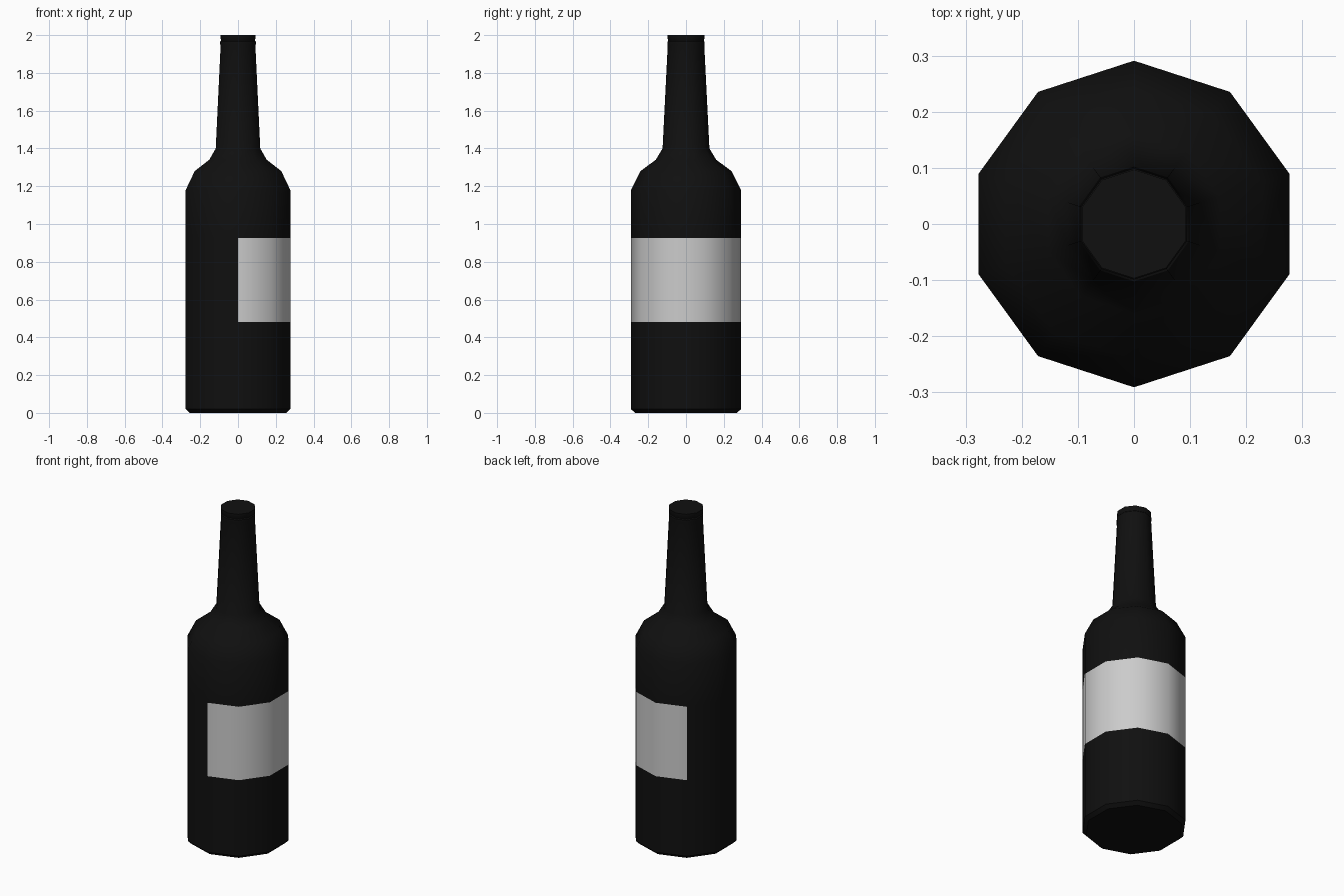
import bpy, bmesh, math

if "Cube" in bpy.data.objects:
    bpy.data.objects.remove(bpy.data.objects["Cube"])

SIDES = 10
LABEL_FACES = 6          # label wraps six of the ten sides
LABEL_BOTTOM = 0.48

# Bottle outline: (radius, height)
profile = [
    (0.27, 0.0), (0.291, 0.02), (0.291, 0.48), (0.291, 0.925),
    (0.291, 1.18), (0.241, 1.28), (0.160, 1.34), (0.124, 1.40),
    (0.097, 1.94), (0.099, 1.95), (0.099, 1.965), (0.094, 1.97),
    (0.094, 1.975), (0.097, 1.98), (0.097, 2.0),
]


def material(name, value):
    mat = bpy.data.materials.new(name)
    mat.diffuse_color = (value, value, value, 1)
    mat.use_nodes = True
    mat.node_tree.nodes["Principled BSDF"].inputs["Base Color"].default_value = mat.diffuse_color
    return mat


# Spin the outline into ten-sided rings, starting at the front corner
bm = bmesh.new()
rings = []
for r, z in profile:
    ring = []
    for k in range(SIDES):
        a = -math.pi / 2 + 2 * math.pi * k / SIDES
        ring.append(bm.verts.new((r * math.cos(a), r * math.sin(a), z)))
    rings.append(ring)

# Side walls, with the label as differently coloured wall faces
for i in range(len(rings) - 1):
    low, high = rings[i], rings[i + 1]
    for k in range(SIDES):
        n = (k + 1) % SIDES
        face = bm.faces.new((low[k], low[n], high[n], high[k]))
        if profile[i][1] == LABEL_BOTTOM and k < LABEL_FACES:
            face.material_index = 1

# Base and closed mouth
bm.faces.new(rings[0][::-1])
bm.faces.new(rings[-1])

mesh = bpy.data.meshes.new("bottle")
bm.to_mesh(mesh)
bm.free()
mesh.materials.append(material("dark_glass", 0.005))
mesh.materials.append(material("label_paper", 0.6))

bottle = bpy.data.objects.new("bottle", mesh)
bpy.context.collection.objects.link(bottle)
bpy.context.view_layer.objects.active = bottle
bottle.select_set(True)
bpy.ops.object.shade_smooth_by_angle(angle=math.radians(40))
